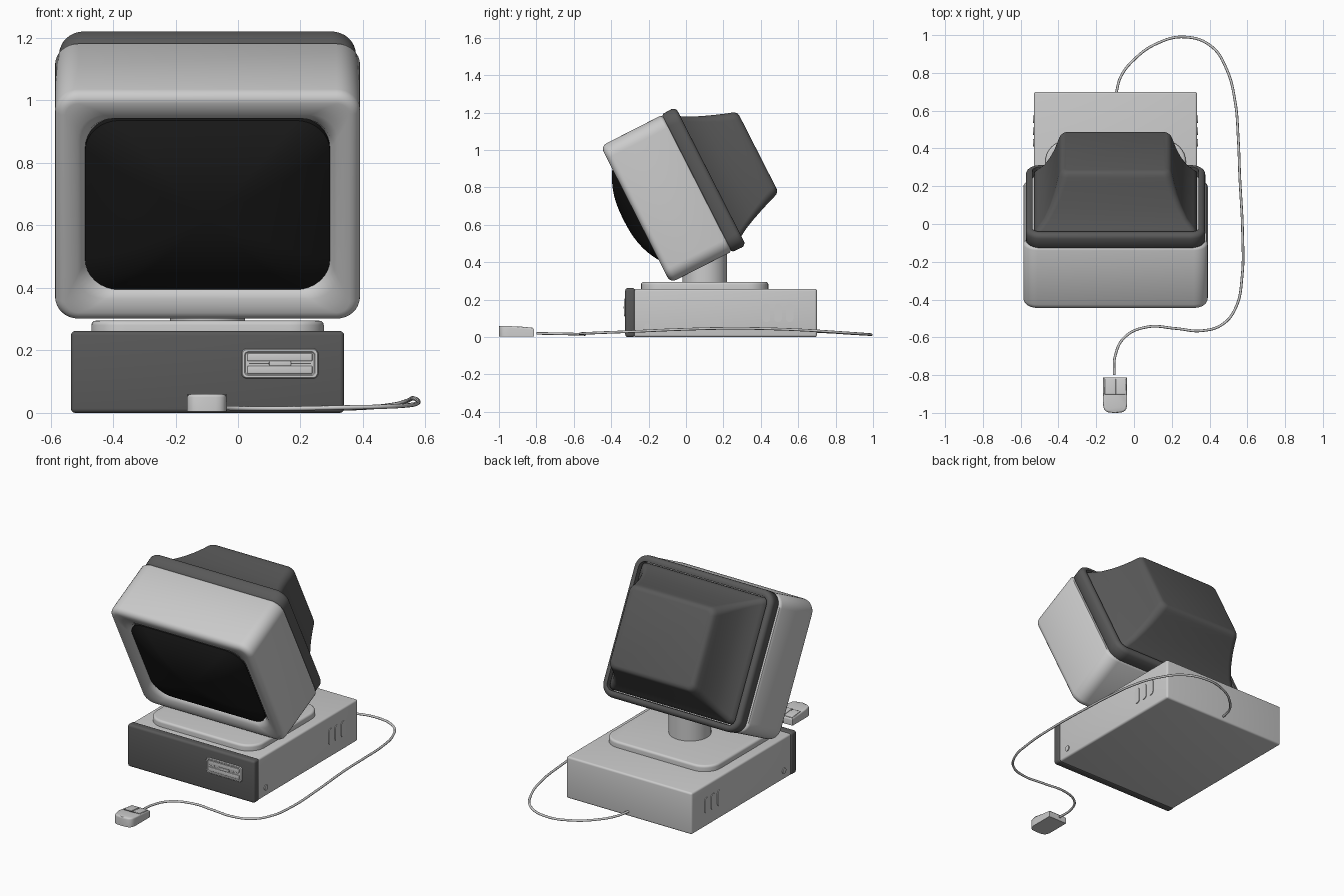
import bpy, bmesh, math
from mathutils import Matrix, Vector

if "Cube" in bpy.data.objects:
    bpy.data.objects.remove(bpy.data.objects["Cube"], do_unlink=True)


def material(name, value):
    m = bpy.data.materials.new(name)
    m.use_nodes = True
    col = (value, value, value, 1)
    m.diffuse_color = col
    bsdf = m.node_tree.nodes["Principled BSDF"]
    bsdf.inputs["Base Color"].default_value = col
    bsdf.inputs["Roughness"].default_value = 0.6
    return m


LIGHT = material("light grey plastic", 0.6)
DARK = material("dark grey plastic", 0.1)
BLACK = material("black glass", 0.01)
CX = -0.0975
UPRIGHT = Matrix.Rotation(math.pi / 2, 4, "X")
SIDEWAYS = Matrix.Rotation(math.pi / 2, 4, "Z")


def finish(name, bm, mat, matrix=Matrix(), angle=40):
    bmesh.ops.recalc_face_normals(bm, faces=bm.faces)
    mesh = bpy.data.meshes.new(name)
    bm.to_mesh(mesh)
    bm.free()
    mesh.materials.append(mat)
    mesh.shade_smooth()
    mesh.set_sharp_from_angle(angle=math.radians(angle))
    ob = bpy.data.objects.new(name, mesh)
    ob.matrix_world = matrix
    bpy.context.collection.objects.link(ob)
    return ob


def box(name, lo, hi, mat, bevel=0.0):
    lo, hi = Vector(lo), Vector(hi)
    bm = bmesh.new()
    bmesh.ops.create_cube(bm, size=1)
    for v in bm.verts:
        v.co = (lo + hi) / 2 + v.co * (hi - lo)
    if bevel:
        bmesh.ops.bevel(bm, geom=bm.edges[:], offset=bevel, segments=4,
                        profile=0.5, affect="EDGES")
    return finish(name, bm, mat)


def section(hw, hh, r, d, n=8):
    """Rounded rectangle in the local XZ plane at depth d."""
    pts = []
    for k, (sx, sz) in enumerate([(1, 1), (-1, 1), (-1, -1), (1, -1)]):
        for i in range(n + 1):
            a = (k + i / n) * math.pi / 2
            pts.append((sx * (hw - r) + r * math.cos(a), d,
                        sz * (hh - r) + r * math.sin(a)))
    return pts


def loft(name, rings, mat, matrix=Matrix(), closed=False, angle=40):
    """Skin rounded-rectangle rings; closed joins the last ring to the first."""
    bm = bmesh.new()
    loops = [[bm.verts.new(p) for p in section(*r)] for r in rings]
    pairs = list(zip(loops, loops[1:]))
    if closed:
        pairs.append((loops[-1], loops[0]))
    else:
        bm.faces.new(loops[0])
        bm.faces.new(loops[-1])
    for a, b in pairs:
        for i in range(len(a)):
            j = (i + 1) % len(a)
            bm.faces.new((a[i], a[j], b[j], b[i]))
    return finish(name, bm, mat, matrix, angle)


def rounded(hw, hh, r, d, edge, inward, steps=5):
    """Rings that turn an outer wall over an edge; inward is the depth direction."""
    out = []
    for i in range(steps + 1):
        a = i / steps * math.pi / 2
        inset = edge * (1 - math.cos(a))
        out.append((hw - inset, hh - inset, r - inset, d - inward * edge * (1 - math.sin(a))))
    return out


# Computer case and its dark front panel
box("case", (CX - 0.432, -0.28, 0), (CX + 0.432, 0.70, 0.258), LIGHT, 0.012)
box("front_panel", (CX - 0.437, -0.325, 0), (CX + 0.437, -0.272, 0.262), DARK, 0.014)

# Side vents and round side buttons
for side, label in ((1, "left"), (-1, "right")):
    x = CX + side * 0.432
    for i in range(3):
        m = Matrix.Translation((x, 0.43 + 0.062 * i, 0.13)) @ SIDEWAYS
        loft(f"{label}_vent_{i + 1}", [(0.02, 0.05, 0.0199, -0.004),
                                       (0.02, 0.05, 0.0199, 0.004)], LIGHT, m)
    m = Matrix.Translation((x, -0.205, 0.055)) @ SIDEWAYS
    loft(f"{label}_side_button", [(0.017, 0.017, 0.0169, -0.005),
                                  (0.017, 0.017, 0.0169, 0.005)], LIGHT, m)

# Disk drive: rounded frame, recessed face, slot and latch
drive = Matrix.Translation((0.134, -0.325, 0.158))
loft("drive_frame", [(0.123, 0.048, 0.018, 0.01), (0.123, 0.048, 0.018, -0.003),
                     (0.120, 0.045, 0.015, -0.007), (0.113, 0.038, 0.012, -0.007),
                     (0.110, 0.035, 0.010, -0.004), (0.110, 0.035, 0.010, 0.01)],
     LIGHT, drive, closed=True)
box("drive_face", (0.02, -0.327, 0.12), (0.248, -0.315, 0.196), LIGHT)
for z in (0.138, 0.178):
    box("drive_lip", (0.03, -0.331, z - 0.012), (0.238, -0.32, z + 0.012), LIGHT, 0.003)
box("drive_slot", (0.035, -0.3275, 0.157), (0.233, -0.32, 0.159), DARK)
box("drive_latch", (0.10, -0.333, 0.15), (0.17, -0.32, 0.166), LIGHT, 0.003)

# Swivel plate and pole
loft("swivel_plate", [(0.372, 0.34, 0.11, -0.002)] + rounded(0.372, 0.34, 0.11, 0.037, 0.014, 1),
     LIGHT, Matrix.Translation((CX, 0.10, 0.258)) @ UPRIGHT)
bm = bmesh.new()
bmesh.ops.create_cone(bm, cap_ends=True, segments=48, radius1=0.12, radius2=0.12, depth=0.28)
finish("pole", bm, LIGHT, Matrix.Translation((CX, 0.10, 0.42)))

# Tilted monitor: local y runs backward, local z up the screen
monitor = Matrix.Translation((CX, -0.27, 0.655)) @ Matrix.Rotation(math.radians(27), 4, "X")
loft("monitor_bezel", [(0.45, 0.385, 0.06, 0.40), (0.465, 0.39, 0.07, 0.37),
                       (0.48, 0.402, 0.07, 0.368), (0.488, 0.41, 0.075, 0.355)]
     + rounded(0.488, 0.41, 0.075, 0.0, 0.034, -1)
     + [(0.435, 0.355, 0.07, 0.002), (0.415, 0.33, 0.085, 0.009),
        (0.398, 0.311, 0.10, 0.022), (0.388, 0.30, 0.10, 0.05)],
     LIGHT, monitor, angle=50)
domes = [1, 0.95, 0.9, 0.84, 0.77, 0.68, 0.58, 0.46, 0.33, 0.2, 0.08, 0.01]
loft("screen", [(0.392, 0.304, 0.11, 0.06)]
     + [(0.392 * s, 0.304 * s, 0.11 * s, 0.022 - 0.092 * (1 - s ** 2.5)) for s in domes],
     BLACK, monitor)

# Dark rim behind the bezel, with a groove around the rear shell
loft("rear_rim", [(0.44, 0.376, 0.04, 0.37), (0.46, 0.40, 0.06, 0.363),
                  (0.473, 0.413, 0.075, 0.376)]
     + rounded(0.475, 0.415, 0.08, 0.452, 0.026, 1) + [(0.44, 0.376, 0.04, 0.45)],
     DARK, monitor, closed=True, angle=50)
loft("rear_shell", [(0.432, 0.371, 0.03, 0.39), (0.430, 0.370, 0.03, 0.435),
                    (0.412, 0.358, 0.03, 0.455), (0.378, 0.335, 0.03, 0.495),
                    (0.348, 0.308, 0.035, 0.555), (0.325, 0.284, 0.04, 0.615),
                    (0.308, 0.262, 0.045, 0.675), (0.300, 0.252, 0.045, 0.705),
                    (0.293, 0.245, 0.042, 0.72), (0.283, 0.235, 0.036, 0.731),
                    (0.268, 0.220, 0.028, 0.735)], DARK, monitor, angle=50)

# Mouse body: square front, rounded palm end, top sloping to the front
MX, HW = -0.1, 0.064
outline = [(HW, -0.812), (-HW, -0.812)]
for i in range(13):
    a = math.pi + math.pi * i / 12
    c, s = math.cos(a), math.sin(a)
    outline.append((HW * math.copysign(abs(c) ** 0.6, c), -0.94 - 0.06 * abs(s) ** 0.6))


def mouse_top(y):
    return 0.046 + 0.014 * min(1, (-0.812 - y) / 0.14)


bm = bmesh.new()
low = [bm.verts.new((MX + x, y, 0.004)) for x, y in outline]
high = [bm.verts.new((MX + x, y, mouse_top(y))) for x, y in outline]
bm.faces.new(low)
cap = bm.faces.new(high)
for i in range(len(low)):
    j = (i + 1) % len(low)
    bm.faces.new((low[i], low[j], high[j], high[i]))
bmesh.ops.bevel(bm, geom=list(cap.edges), offset=0.01, segments=3, profile=0.5, affect="EDGES")
finish("mouse_body", bm, LIGHT)
for side, label in ((1, "left"), (-1, "right")):
    x0, x1 = sorted((MX + side * 0.003, MX + side * 0.055))
    button = box(f"mouse_{label}_button", (x0, -0.9, -0.004), (x1, -0.82, 0.003), LIGHT, 0.002)
    for v in button.data.vertices:
        v.co.z += mouse_top(v.co.y)
box("mouse_seam", (MX - 0.055, -0.905, 0.05), (MX + 0.055, -0.901, 0.0565), DARK)

# Mouse cable, looping round to the back of the case
path = [(-0.105, -0.80, 0.02), (-0.1, -0.7, 0.018), (-0.05, -0.6, 0.016), (0.07, -0.545, 0.014),
        (0.22, -0.553, 0.015), (0.36, -0.565, 0.018), (0.47, -0.53, 0.02), (0.54, -0.44, 0.024),
        (0.572, -0.28, 0.03), (0.575, -0.05, 0.04), (0.56, 0.25, 0.047), (0.552, 0.45, 0.044),
        (0.535, 0.65, 0.036), (0.49, 0.82, 0.025), (0.41, 0.94, 0.017), (0.27, 0.99, 0.013),
        (0.12, 0.955, 0.015), (0, 0.87, 0.02), (-0.07, 0.78, 0.026), (-0.095, 0.69, 0.03)]
curve = bpy.data.curves.new("mouse_cable", "CURVE")
curve.dimensions = "3D"
curve.bevel_depth = 0.007
curve.bevel_resolution = 2
curve.resolution_u = 8
spline = curve.splines.new("BEZIER")
spline.bezier_points.add(len(path) - 1)
for bp, co in zip(spline.bezier_points, path):
    bp.co = co
    bp.handle_left_type = bp.handle_right_type = "AUTO"
curve.materials.append(LIGHT)
bpy.context.collection.objects.link(bpy.data.objects.new("mouse_cable", curve))
